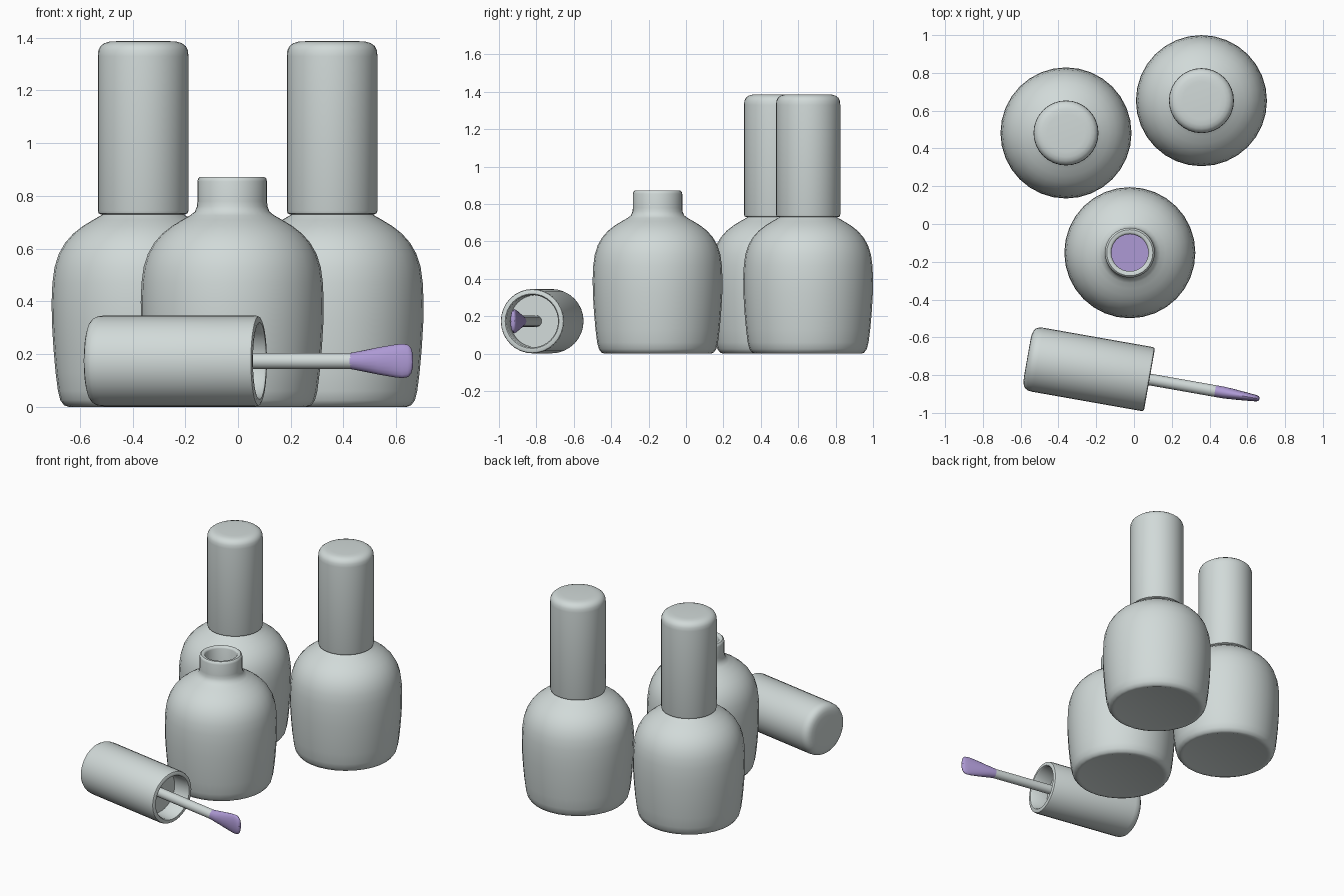
import bpy, bmesh, math
from mathutils import Matrix, Vector

if "Cube" in bpy.data.objects:
    bpy.data.objects.remove(bpy.data.objects["Cube"])

SIDES = 32


def material(name, rgb):
    m = bpy.data.materials.new(name)
    m.diffuse_color = (*rgb, 1)
    m.use_nodes = True
    m.node_tree.nodes["Principled BSDF"].inputs["Base Color"].default_value = m.diffuse_color
    return m


GREY = material("pale grey", (0.64, 0.70, 0.69))
PURPLE = material("lilac polish", (0.42, 0.32, 0.66))


def lathe(name, profile, mat, matrix, sides=SIDES):
    """Spin (rx, z) or (rx, z, ry) points round the local z axis; rx = 0 makes a pole."""
    bm = bmesh.new()
    rings = []
    for p in profile:
        rx, z = p[0], p[1]
        ry = p[2] if len(p) > 2 else rx
        if rx == 0:
            rings.append([bm.verts.new((0, 0, z))])
        else:
            rings.append([bm.verts.new((rx * math.cos(a), ry * math.sin(a), z))
                          for a in (2 * math.pi * i / sides for i in range(sides))])
    for a, b in zip(rings, rings[1:]):
        for i in range(sides):
            j = (i + 1) % sides
            if len(a) == 1:
                bm.faces.new((a[0], b[j], b[i]))
            elif len(b) == 1:
                bm.faces.new((a[i], a[j], b[0]))
            else:
                bm.faces.new((a[i], a[j], b[j], b[i]))
    if len(rings) > 1:
        bmesh.ops.recalc_face_normals(bm, faces=bm.faces)
    me = bpy.data.meshes.new(name)
    bm.to_mesh(me)
    bm.free()
    me.materials.append(mat)
    me.shade_smooth()
    me.set_sharp_from_angle(angle=math.radians(40))
    ob = bpy.data.objects.new(name, me)
    bpy.context.collection.objects.link(ob)
    ob.matrix_world = matrix
    return ob


LIQUID_Z = 0.65
# bottle: base, rounded body, shoulder, neck, lip, inside of the neck
BOTTLE = [(0, 0.004), (0.27, 0.004), (0.283, 0), (0.30, 0.006), (0.314, 0.025),
          (0.323, 0.06), (0.332, 0.13), (0.34, 0.22), (0.346, 0.32), (0.347, 0.40),
          (0.344, 0.47), (0.336, 0.53), (0.32, 0.58), (0.296, 0.622), (0.265, 0.657),
          (0.228, 0.686), (0.19, 0.709), (0.16, 0.726), (0.142, 0.74), (0.134, 0.76),
          (0.132, 0.78), (0.132, 0.855), (0.129, 0.866), (0.122, 0.872), (0.108, 0.872),
          (0.101, 0.868), (0.098, 0.86), (0.098, LIQUID_Z - 0.01), (0, LIQUID_Z - 0.01)]

# cap: inner floor, inner wall, open rim, outer wall, rounded top
CAP = [(0, 0.12), (0.14, 0.12), (0.14, 0.008), (0.146, 0), (0.16, 0), (0.169, 0.004),
       (0.172, 0.014), (0.172, 0.60), (0.170, 0.622), (0.162, 0.638), (0.148, 0.649),
       (0.128, 0.655), (0.10, 0.657), (0, 0.657)]

# bottles
spots = {"left": (-0.36, 0.482), "right": (0.357, 0.653), "open": (-0.022, -0.152)}
for key, (x, y) in spots.items():
    lathe(key + "_bottle", BOTTLE, GREY, Matrix.Translation((x, y, 0)))
    if key == "open":
        lathe("polish_surface", [(0, LIQUID_Z), (0.098, LIQUID_Z)], PURPLE,
              Matrix.Translation((x, y, 0)))
    else:
        lathe(key + "_cap", CAP, GREY, Matrix.Translation((x, y, 0.73)) @
              Matrix.Diagonal((1, 1, 1, 1)))

# removed cap lying on its side, local z runs from the open rim to the closed end
c, s = math.cos(math.radians(10)), math.sin(math.radians(10))
lying = Matrix(((0, s, -c, 0.082), (0, c, s, -0.823), (1, 0, 0, 0.174), (0, 0, 0, 1)))
lathe("lying_cap", CAP, GREY, lying)

# applicator rod and flattened brush
lathe("brush_rod", [(0, 0.13), (0.031, 0.13), (0.031, -0.36), (0, -0.36)], GREY, lying, 16)
lathe("brush_tip", [(0, -0.352), (0.031, -0.352, 0.031), (0.040, -0.40, 0.031),
                    (0.052, -0.46, 0.027), (0.062, -0.52, 0.022), (0.065, -0.55, 0.019),
                    (0.061, -0.572, 0.017), (0.048, -0.584, 0.014), (0.025, -0.59, 0.009),
                    (0, -0.591)], PURPLE, lying, 20)
